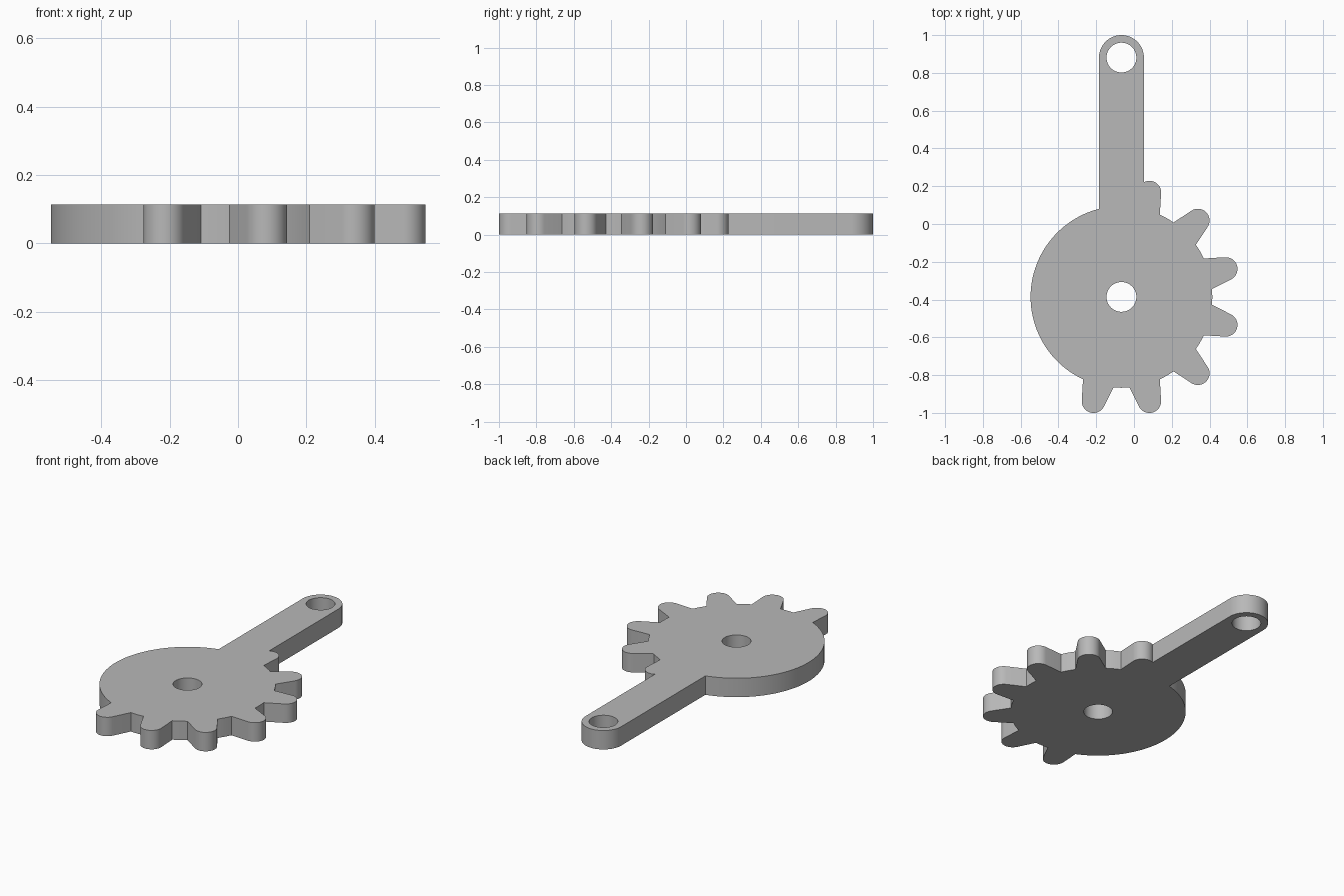
import bpy, bmesh, math
from math import radians, cos, sin, acos, degrees, sqrt

if "Cube" in bpy.data.objects:
    bpy.data.objects.remove(bpy.data.objects["Cube"])

CX, CY = -0.0665, -0.386          # hub centre
HEIGHT = 0.114
DISC_R, HOLE_R = 0.481, 0.079
ARM_R, ARM_LEN = 0.119, 1.267     # arm half width, hub to arm hole
TIP_DIST, TIP_R = 0.572, 0.062    # tooth tip rounding
ROOT_HALF, TIP_HALF = 10, 78      # tooth angles in degrees


def arc(x, y, r, start, end, n):
    """Points along an arc, angles in degrees."""
    angles = [radians(start + (end - start) * i / n) for i in range(n + 1)]
    return [(x + r * cos(a), y + r * sin(a)) for a in angles]


# Arm end, then the plain left side of the disc
outline = arc(0, ARM_LEN, ARM_R, 0, 180, 32)
outline += arc(0, 0, DISC_R, degrees(acos(-ARM_R / DISC_R)), 245, 56)

# Seven teeth, with short root arcs between them
for a in range(-105, 76, 30):
    if a > -105:
        outline += arc(0, 0, DISC_R, a - 20, a - ROOT_HALF, 4)
    tx, ty = TIP_DIST * cos(radians(a)), TIP_DIST * sin(radians(a))
    # The last tooth runs into the edge of the arm
    end = degrees(acos((ARM_R - tx) / TIP_R)) if a == 75 else a + TIP_HALF
    outline += arc(tx, ty, TIP_R, a - TIP_HALF, end, 16)

# Hub hole and arm hole
holes = [arc(0, y, HOLE_R, 0, 360, 48)[:-1] for y in (0, ARM_LEN)]

# Extruded flat profile
curve = bpy.data.curves.new("gear_lever", 'CURVE')
curve.dimensions = '2D'
curve.fill_mode = 'BOTH'
curve.extrude = HEIGHT / 2
for pts in [outline] + holes:
    spline = curve.splines.new('POLY')
    spline.points.add(len(pts) - 1)
    for p, (x, y) in zip(spline.points, pts):
        p.co = (x + CX, y + CY, 0, 1)
    spline.use_cyclic_u = True

gear = bpy.data.objects.new("gear_lever", curve)
bpy.context.collection.objects.link(gear)
bpy.context.view_layer.objects.active = gear
gear.select_set(True)
bpy.ops.object.convert(target='MESH')
gear = bpy.context.object
gear.name = "gear_lever"

# Weld caps to walls and rest the part on the ground
bm = bmesh.new()
bm.from_mesh(gear.data)
bmesh.ops.remove_doubles(bm, verts=bm.verts, dist=1e-4)
bmesh.ops.recalc_face_normals(bm, faces=bm.faces)
bmesh.ops.translate(bm, verts=bm.verts, vec=(0, 0, HEIGHT / 2))
bm.to_mesh(gear.data)
bm.free()

grey = bpy.data.materials.new("plain grey")
grey.diffuse_color = (0.48, 0.48, 0.48, 1)
grey.use_nodes = True
grey.node_tree.nodes["Principled BSDF"].inputs["Base Color"].default_value = grey.diffuse_color
gear.data.materials.clear()
gear.data.materials.append(grey)
bpy.ops.object.shade_smooth_by_angle(angle=radians(25))
